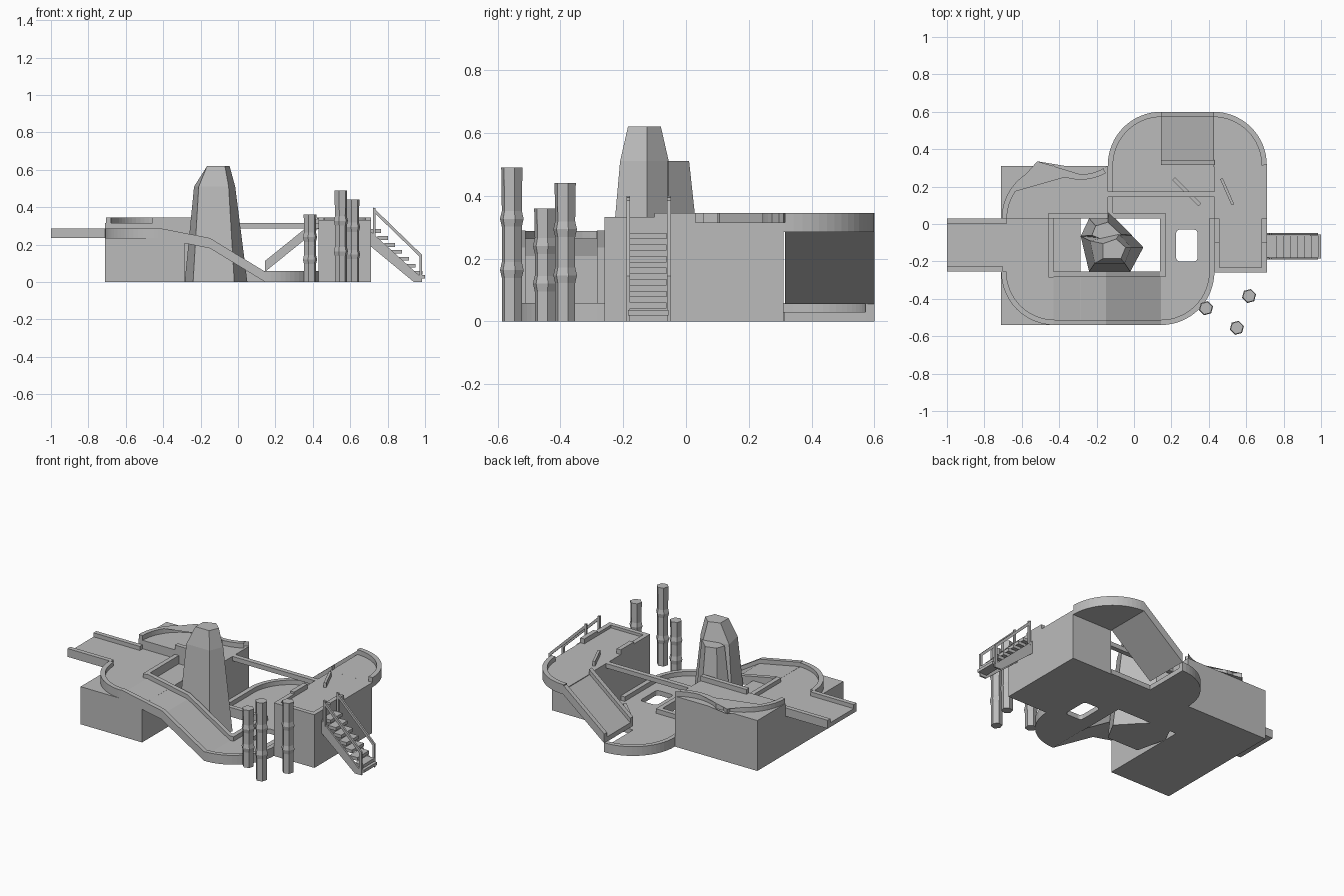
import bpy, bmesh, math
from mathutils import Vector

cube = bpy.data.objects.get("Cube")
if cube:
    bpy.data.objects.remove(cube)

grey = bpy.data.materials.new("plain_grey")
grey.use_nodes = True
grey.diffuse_color = (0.5, 0.5, 0.5, 1)
grey.node_tree.nodes["Principled BSDF"].inputs["Base Color"].default_value = (0.5, 0.5, 0.5, 1)


def loft(name, rings):
    """Closed solid through rings that share a vertex count."""
    bm = bmesh.new()
    loops = [[bm.verts.new(p) for p in ring] for ring in rings]
    n = len(loops[0])
    for a, b in zip(loops, loops[1:]):
        for i in range(n):
            j = (i + 1) % n
            bm.faces.new((a[i], a[j], b[j], b[i]))
    bm.faces.new(loops[0][::-1])
    bm.faces.new(loops[-1])
    bmesh.ops.recalc_face_normals(bm, faces=bm.faces)
    mesh = bpy.data.meshes.new(name)
    bm.to_mesh(mesh)
    bm.free()
    obj = bpy.data.objects.new(name, mesh)
    bpy.context.collection.objects.link(obj)
    mesh.materials.append(grey)
    return obj


def prism(name, outline, z0, z1):
    return loft(name, [[(x, y, z) for x, y in outline] for z in (z0, z1)])


def side_profile(name, outline, y0, y1):
    return loft(name, [[(x, y, z) for x, z in outline] for y in (y0, y1)])


def box(name, x0, x1, y0, y1, z0, z1):
    return prism(name, [(x0, y0), (x1, y0), (x1, y1), (x0, y1)], z0, z1)


def arc(cx, cy, r, a0, a1, n=16):
    angles = [math.radians(a0 + (a1 - a0) * i / n) for i in range(n + 1)]
    return [(cx + r * math.cos(a), cy + r * math.sin(a)) for a in angles]


def wall(name, path, z0, z1, width=0.028):
    """Rail whose body lies to the left of its path."""
    pts = [Vector(p) for p in path]
    pts = [p for i, p in enumerate(pts) if i == 0 or (p - pts[i - 1]).length > 1e-4]
    inner = []
    for i, p in enumerate(pts):
        a = (p - pts[i - 1]).normalized() if i else (pts[1] - p).normalized()
        b = (pts[i + 1] - p).normalized() if i < len(pts) - 1 else a
        na, nb = Vector((-a.y, a.x)), Vector((-b.y, b.x))
        m = (na + nb).normalized()
        inner.append(p + m * width / max(m.dot(na), 0.3))
    return prism(name, [tuple(p) for p in pts + inner[::-1]], z0, z1)


def band(stations, low, high):
    """Side outline between two heights above a sloping base."""
    return ([(x, z + low) for x, z in stations] +
            [(x, z + high) for x, z in reversed(stations)])


R = 0.285

# Solid blocks
box("left_block", -0.71, -0.285, -0.54, 0.03, 0, 0.235)
box("back_block", -0.71, -0.14, 0.03, 0.31, 0, 0.315)
box("right_block", 0.43, 0.71, -0.26, 0.31, 0, 0.315)

# Upper left deck and entry channel
sw = arc(-0.425, -0.255, R, 180, 270)
prism("left_deck", [(-0.71, 0.03)] + sw + [(-0.43, -0.54), (-0.43, 0.03)], 0.2349, 0.262)
box("entry_floor", -1, -0.70, -0.255, 0.03, 0.235, 0.262)
box("entry_rail_back", -1, -0.68, 0.002, 0.03, 0.235, 0.287)
box("entry_rail_front", -1, -0.70, -0.255, -0.227, 0.235, 0.287)
wall("left_deck_rail", sw, 0.235, 0.287)
box("inner_rail_left", -0.458, -0.43, -0.285, 0.03, 0.235, 0.287)

# Back deck rails with the inward bump
bump = arc(-0.285, 0.51, 0.245, 306, 234, 12)
bump = [(-0.14, 0.31)] + bump + [(-0.425, 0.312)]
wall("back_deck_rail", bump + arc(-0.425, 0.03, 0.282, 90, 180), 0.315, 0.345)
box("back_inner_rail", -0.458, -0.14, 0.03, 0.058, 0.315, 0.345)

# Sloping front lane
slope = [(-0.43, 0.235), (-0.15, 0.18), (0.145, 0)]
side_profile("front_lane", band(slope, 0, 0.028), -0.54, -0.255)
for name, y in (("front_lane_outer_rail", -0.54), ("front_lane_inner_rail", -0.283)):
    side_profile(name, band(slope, 0, 0.055), y, y + 0.028)

# Lower deck with a rounded opening
se = arc(0.145, -0.255, R, -90, 0)
nw = arc(0.145, 0.315, R, 90, 180)
deck = prism("lower_deck", [(-0.14, 0.03), (0.145, 0.03)] + se +
             [(0.43, 0.315), (0.145, 0.315)] + nw, 0, 0.03)
hole = []
for cx, cy, a in ((0.32, -0.05, 0), (0.245, -0.05, 90), (0.245, -0.18, 180), (0.32, -0.18, 270)):
    hole += arc(cx, cy, 0.02, a, a + 90, 4)
cutter = prism("opening_cutter", hole, -0.1, 0.1)
cutter.hide_render = True
cut = deck.modifiers.new("opening", "BOOLEAN")
cut.object = cutter
cut.operation = "DIFFERENCE"
cut.solver = "EXACT"
bpy.context.view_layer.objects.active = deck
bpy.ops.object.modifier_apply(modifier=cut.name)
bpy.data.objects.remove(cutter)
wall("lower_outer_rail", se + [(0.43, 0.03)], 0, 0.058)
wall("lower_back_rail", nw + [(-0.14, 0.03)], 0, 0.058)
wall("lower_inner_rail", [(-0.14, 0.03), (0.14, 0.03), (0.14, -0.283)], 0, 0.058)

# Ramp between the lower and upper decks
ramp = [(0.145, 0.055), (0.43, 0.285)]
side_profile("ramp_floor", band(ramp, 0, 0.03), 0.315, 0.6)
for name, y in (("ramp_inner_rail", 0.315), ("ramp_outer_rail", 0.572)):
    side_profile(name, band(ramp, 0, 0.058), y, y + 0.028)

# Upper right deck
ne = arc(0.425, 0.315, R, 0, 90)
prism("upper_corner_deck", ne + [(0.425, 0.305), (0.71, 0.305)], 0.285, 0.3151)
wall("upper_corner_rail", ne, 0.285, 0.345)
wall("upper_front_rail", [(0.43, -0.1), (0.43, -0.26), (0.71, -0.26), (0.71, -0.1)], 0.31, 0.332)
box("upper_left_rail", 0.43, 0.458, -0.1, 0.03, 0.31, 0.345)
box("upper_right_rail", 0.682, 0.71, -0.1, 0.03, 0.31, 0.345)

# Bridge beam and slanted bumpers
box("bridge_beam", -0.14, 0.43, 0.145, 0.175, 0.287, 0.315)
wall("lower_bumper", [(0.205, 0.235), (0.345, 0.095)], 0.03, 0.06, 0.02)
wall("upper_bumper", [(0.46, 0.24), (0.522, 0.10)], 0.315, 0.345, 0.015)


def rock(name, levels):
    loft(name, [[(x, y, z) for x, y in pts] for z, pts in levels])


# Faceted rock tower with a lower shoulder
rock("rock_tower", [
    (0, [(-0.24, -0.255), (-0.02, -0.255), (0.05, -0.125), (-0.07, 0.0), (-0.285, -0.065)]),
    (0.51, [(-0.21, -0.21), (-0.05, -0.21), (-0.015, -0.125), (-0.08, -0.055), (-0.235, -0.09)]),
    (0.62, [(-0.165, -0.185), (-0.07, -0.185), (-0.045, -0.125), (-0.095, -0.08), (-0.165, -0.105)])])
rock("rock_shoulder", [
    (0, [(-0.285, -0.065), (-0.24, 0.03), (-0.135, 0.065), (-0.01, -0.06), (-0.12, -0.12)]),
    (0.51, [(-0.225, -0.06), (-0.205, -0.01), (-0.14, 0.01), (-0.07, -0.055), (-0.13, -0.1)])])

# Hexagonal posts with flared joints
for k, (px, py, h) in enumerate(((0.385, -0.45, 0.36), (0.55, -0.555, 0.49), (0.615, -0.385, 0.44))):
    profile = [(0, 0.033)]
    for joint in (h / 3, h * 2 / 3):
        profile += [(joint - 0.025, 0.033), (joint, 0.039), (joint + 0.025, 0.033)]
    profile.append((h, 0.035))
    loft("post_%d" % (k + 1),
         [[(x, y, z) for x, y in arc(px, py, r, 15, 315, 5)] for z, r in profile])

# Staircase with stringers and handrails
for i in range(7):
    x, z = 0.71 + 0.037 * i, 0.262 - 0.037 * i
    box("stair_step_%d" % (i + 1), x, x + 0.055, -0.178, -0.062, z, z + 0.02)
for name, y in (("front", -0.19), ("back", -0.06)):
    side_profile("stringer_" + name, [(0.71, 0.27), (0.71, 0.19), (0.94, 0), (0.985, 0), (0.985, 0.02)],
                 y + 0.001, y + 0.011)
    box("upper_handrail_post_" + name, 0.722, 0.736, y, y + 0.012, 0.24, 0.395)
    box("lower_handrail_post_" + name, 0.97, 0.985, y, y + 0.012, 0.02, 0.145)
    side_profile("handrail_" + name, band([(0.722, 0.377), (0.985, 0.122)], 0, 0.022), y, y + 0.012)
box("stair_foot", 0.94, 1.0, -0.185, -0.055, 0.018, 0.036)
